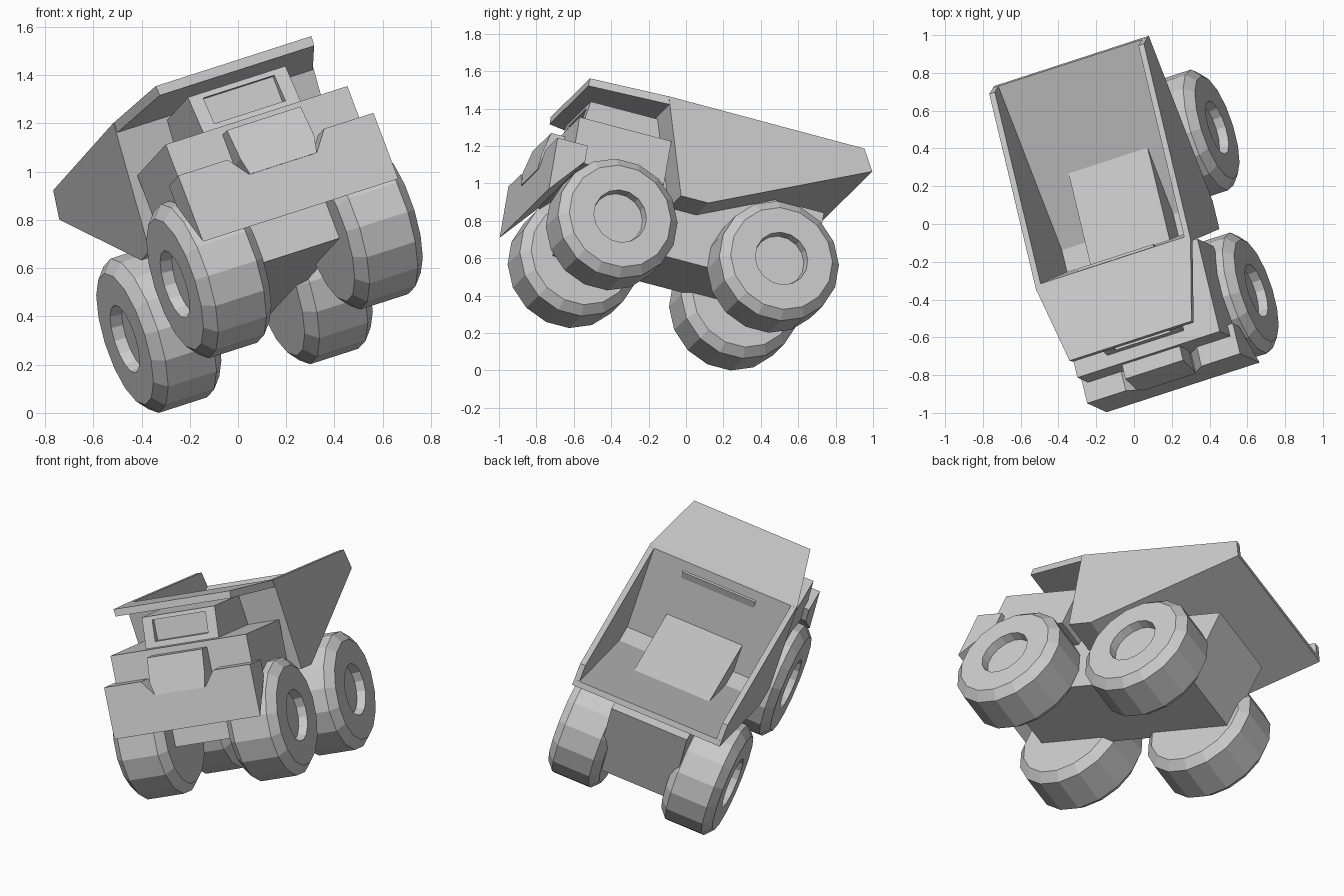
import bpy, bmesh, math
from mathutils import Matrix, Euler, Vector

if "Cube" in bpy.data.objects:
    bpy.data.objects.remove(bpy.data.objects["Cube"])

# Local frame: x across the truck, y backwards, z up; tilted into place at the end
parts = []


def finish(name, bm):
    bmesh.ops.recalc_face_normals(bm, faces=bm.faces[:])
    me = bpy.data.meshes.new(name)
    bm.to_mesh(me)
    bm.free()
    ob = bpy.data.objects.new(name, me)
    bpy.context.collection.objects.link(ob)
    parts.append(ob)
    return ob


def loft(name, a, b):
    """Solid between two matching outlines."""
    bm = bmesh.new()
    va = [bm.verts.new(p) for p in a]
    vb = [bm.verts.new(p) for p in b]
    bm.faces.new(va)
    bm.faces.new(vb)
    n = len(va)
    for i in range(n):
        j = (i + 1) % n
        bm.faces.new((va[i], va[j], vb[j], vb[i]))
    return finish(name, bm)


def side_extrude(name, prof, x0, x1):
    """Extrude a (y, z) side profile across x."""
    return loft(name, [(x0, y, z) for y, z in prof], [(x1, y, z) for y, z in prof])


def box(name, hw, y0, y1, z0, z1):
    return side_extrude(name, [(y0, z0), (y0, z1), (y1, z1), (y1, z0)], -hw, hw)


def cut(ob, cutter):
    m = ob.modifiers.new("cut", 'BOOLEAN')
    m.object = cutter
    m.solver = 'EXACT'
    cutter.hide_render = True
    cutter.hide_viewport = True


# Wheels: lathed 16-sided profile with a recessed hub
def wheel(name, side, yc, zc=0.49, n=16):
    prof = [(.14, .45), (.147, .50), (.285, .50), (.335, .455),
            (.335, .235), (.285, .19)]
    bm = bmesh.new()
    rings = []
    for r, x in prof:
        ring = []
        for i in range(n):
            t = 2 * math.pi * (i + .5) / n
            ring.append(bm.verts.new((side * x, yc + r * math.sin(t), zc + r * math.cos(t))))
        rings.append(ring)
    for a, b in zip(rings, rings[1:]):
        for i in range(n):
            j = (i + 1) % n
            bm.faces.new((a[i], a[j], b[j], b[i]))
    bm.faces.new(rings[0])
    bm.faces.new(rings[-1])
    finish(name, bm)


for label, yc in (("front", -.679), ("rear", .237)):
    wheel(label + "_wheel_left", -1, yc)
    wheel(label + "_wheel_right", 1, yc)

# Chassis block, its top pokes through the bed floor
box("chassis", .23, -.837, .492, .436, .908)

# Hood deck behind the bumper
box("hood", .414, -.97, -.45, .762, 1.012)

# Bumper with a tapered central notch
bumper = side_extrude("bumper", [(-1.078, .557), (-1.078, .853), (-.907, .853), (-.907, .762)],
                      -.445, .445)
notch = [(-.155, .768), (.155, .768), (.22, .853), (.22, .95), (-.22, .95), (-.22, .853)]
notch_cutter = loft("notch_cutter", [(x, -1.2, z) for x, z in notch],
                    [(x, -.85, z) for x, z in notch])
cut(bumper, notch_cutter)

# Grille block standing in the notch
grille = [(-.152, .766), (.152, .766), (.168, .84), (.168, .977), (-.168, .977), (-.168, .84)]
loft("grille", [(x, -1.083 + max(0, z - .84) * .25, z) for x, z in grille],
     [(x, -.95, z) for x, z in grille])

# Cab with a recessed windscreen
cab = side_extrude("cab", [(-.907, 1.0), (-.876, 1.188), (-.45, 1.188), (-.45, 1.0)], -.222, .222)
cut(cab, box("window_cutter", .162, -1.0, -.855, 1.045, 1.165))

# Dump bed: bent floor sheet plus two side plates
floor = [(-.514, 1.243), (-.355, .71), (-.20, .71), (.661, 1.123),
         (.645, 1.153), (-.207, .742), (-.331, .742), (-.48, 1.243)]
side_extrude("bed_floor", floor, -.445, .445)
side = [(-.514, 1.243), (-.355, .71), (-.20, .71), (.661, 1.123), (.597, 1.238)]
for s, label in ((-1, "left"), (1, "right")):
    side_extrude("bed_side_" + label, side, s * .418, s * .45)

# Canopy over the cab, narrowing forwards
canopy = [(-.45, -.50, 1.243), (.45, -.50, 1.243), (.355, -.936, 1.264), (-.355, -.936, 1.264)]
loft("canopy", canopy, [(x * .99, y, z - .042) for x, y, z in canopy])

# Tilt the whole truck into its pose, then ground and centre it
pose = Euler((math.radians(-15), math.radians(-17), math.radians(18))).to_matrix().to_4x4()
pose = pose @ Matrix.Translation((.222, 0, 0))
for ob in parts:
    ob.data.transform(pose)
pts = [v.co for ob in parts if "cutter" not in ob.name for v in ob.data.vertices]
lo = [min(p[i] for p in pts) for i in range(3)]
hi = [max(p[i] for p in pts) for i in range(3)]
shift = Matrix.Translation(Vector((-(lo[0] + hi[0]) / 2, -(lo[1] + hi[1]) / 2, -lo[2])))
for ob in parts:
    ob.data.transform(shift)
